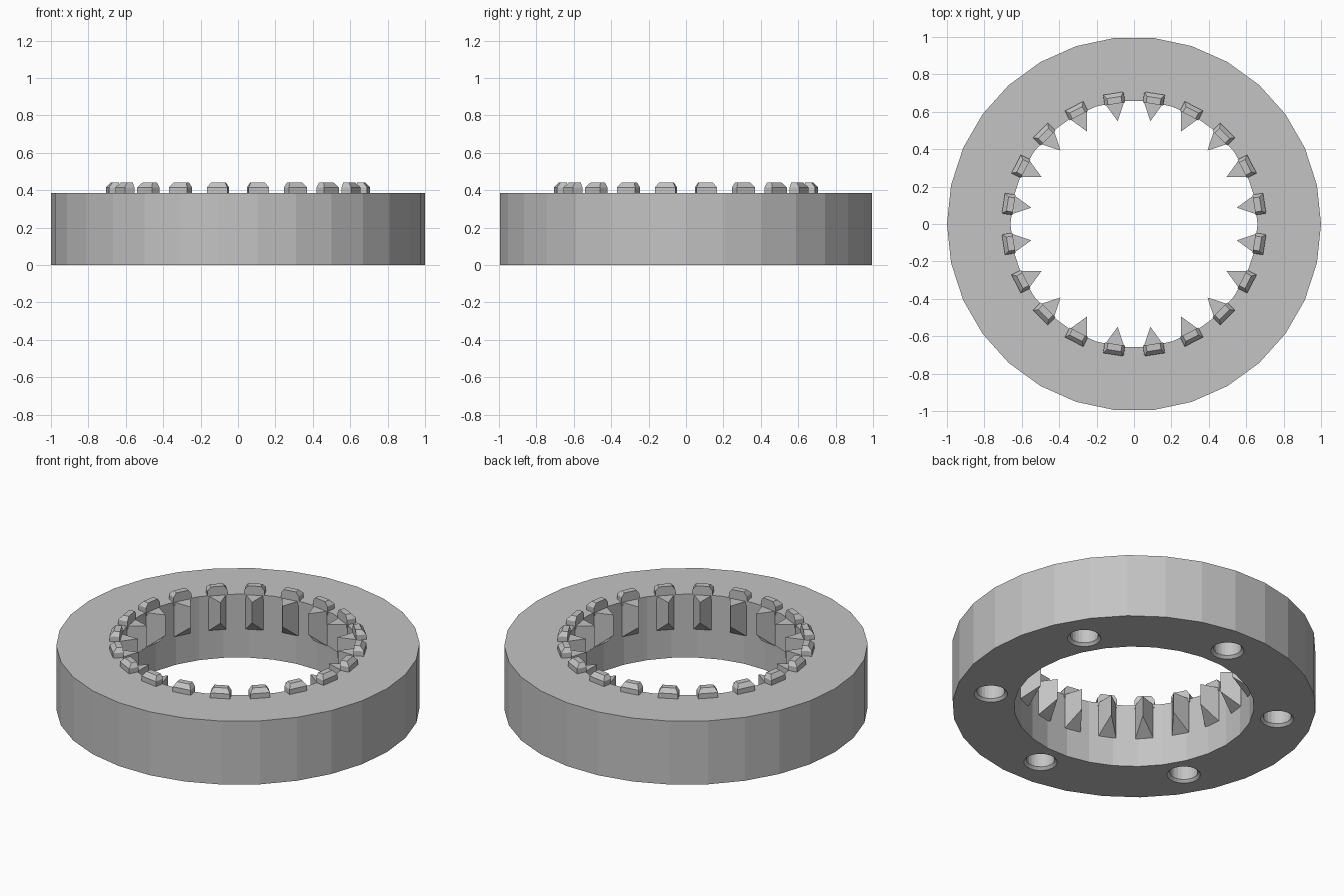
import bpy
import bmesh
import math
from mathutils import Matrix

SEGMENTS = 30
HEIGHT = 0.385
OUTER, BORE = 1.0, 0.66
TEETH, HOLES = 20, 6

cube = bpy.data.objects.get("Cube")
if cube:
    bpy.data.objects.remove(cube, do_unlink=True)

grey = bpy.data.materials.new("plain_grey")
grey.use_nodes = True
colour = (0.55, 0.55, 0.55, 1)
grey.diffuse_color = colour
grey.node_tree.nodes["Principled BSDF"].inputs["Base Color"].default_value = colour


def finish(bm, name):
    """Turn a bmesh into a grey object."""
    bmesh.ops.recalc_face_normals(bm, faces=bm.faces)
    mesh = bpy.data.meshes.new(name)
    bm.to_mesh(mesh)
    bm.free()
    mesh.materials.append(grey)
    obj = bpy.data.objects.new(name, mesh)
    bpy.context.collection.objects.link(obj)
    return obj


def bridge(bm, loops, closed):
    """Join successive loops of points with quads; cap the ends unless closed."""
    rings = [[bm.verts.new(p) for p in loop] for loop in loops]
    pairs = list(zip(rings, rings[1:]))
    if closed:
        pairs.append((rings[-1], rings[0]))
    else:
        bm.faces.new(rings[0])
        bm.faces.new(rings[-1])
    for a, b in pairs:
        for i in range(len(a)):
            j = (i + 1) % len(a)
            bm.faces.new((a[i], a[j], b[j], b[i]))
    return [v for ring in rings for v in ring]


def circle(radius, z, count=SEGMENTS, cx=0, cy=0):
    steps = [math.tau * i / count for i in range(count)]
    return [(cx + radius * math.cos(t), cy + radius * math.sin(t), z) for t in steps]


# Ring body
bm = bmesh.new()
bridge(bm, [circle(OUTER, 0), circle(OUTER, HEIGHT),
            circle(BORE, HEIGHT), circle(BORE, 0)], closed=True)
ring = finish(bm, "ring_body")

# Blind chamfered holes in the underside
bm = bmesh.new()
for k in range(HOLES):
    t = math.tau * (k + 0.5) / HOLES
    x, y = 0.8 * math.cos(t), 0.8 * math.sin(t)
    bridge(bm, [circle(r, z, 24, x, y) for r, z in
                ((0.107, -0.015), (0.077, 0.015), (0.077, 0.25))], closed=False)
cutter = finish(bm, "hole_cutter")
cutter.hide_render = True
cut = ring.modifiers.new("holes", "BOOLEAN")
cut.operation = "DIFFERENCE"
cut.solver = "EXACT"
cut.object = cutter
bpy.context.view_layer.objects.active = ring
bpy.ops.object.modifier_apply(modifier=cut.name)
bpy.data.objects.remove(cutter, do_unlink=True)


def rect(r0, r1, half, z):
    return [(r0, -half, z), (r1, -half, z), (r1, half, z), (r0, half, z)]


def lug(bm):
    """Raised block with chamfered ends and outer edge."""
    return bridge(bm, [rect(0.65, 0.707, 0.055, HEIGHT - 0.02),
                       rect(0.65, 0.707, 0.055, 0.415),
                       rect(0.65, 0.685, 0.038, 0.44)], closed=False)


def spline_tooth(bm):
    """Pointed upright rib on the bore wall, cut away below its tip."""
    def section(tip_z, wall_z):
        return [(0.556, 0, tip_z), (0.652, 0.049, wall_z), (0.68, 0.049, wall_z),
                (0.68, -0.049, wall_z), (0.652, -0.049, wall_z)]
    return bridge(bm, [section(0.26, 0.175), section(HEIGHT, HEIGHT)], closed=False)


# Repeat each part around the bore
for name, build in (("top_lugs", lug), ("bore_teeth", spline_tooth)):
    bm = bmesh.new()
    for k in range(TEETH):
        turn = Matrix.Rotation(math.tau * (k + 0.5) / TEETH, 4, "Z")
        bmesh.ops.transform(bm, matrix=turn, verts=build(bm))
    finish(bm, name)
